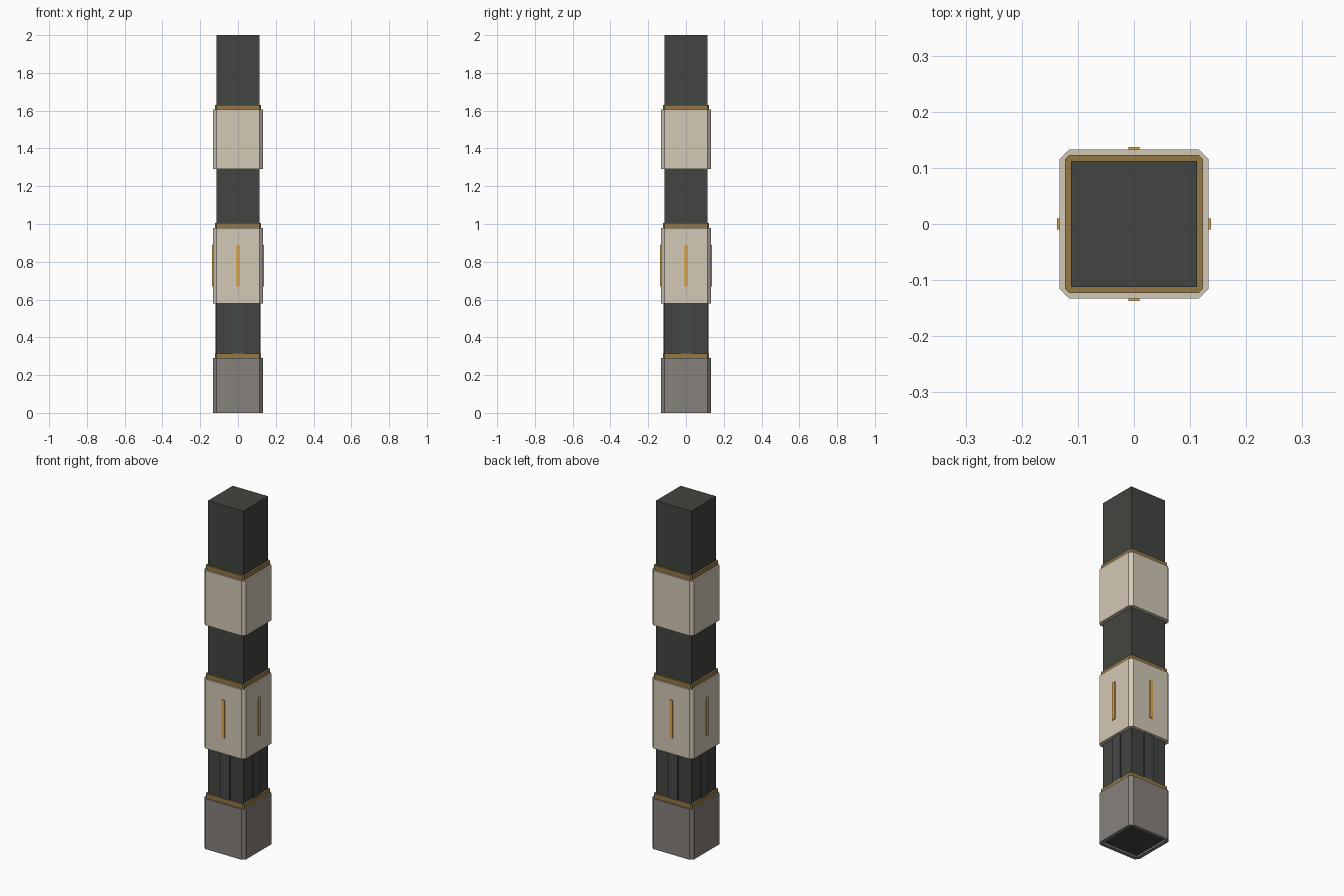
import bpy, bmesh
from mathutils import Matrix
from math import pi

if "Cube" in bpy.data.objects:
    bpy.data.objects.remove(bpy.data.objects["Cube"])


def material(name, rgb):
    m = bpy.data.materials.new(name)
    m.diffuse_color = (*rgb, 1)
    m.use_nodes = True
    m.node_tree.nodes["Principled BSDF"].inputs["Base Color"].default_value = m.diffuse_color
    return m


DARK = material("charcoal", (0.055, 0.06, 0.052))
RIB = material("slate", (0.06, 0.065, 0.068))
STONE = material("grey_stone", (0.24, 0.22, 0.20))
CREAM = material("cream", (0.65, 0.58, 0.47))
BRASS = material("brass", (0.30, 0.19, 0.06))
AMBER = material("amber", (0.72, 0.38, 0.07))


def finish(name, bm, mat):
    bmesh.ops.recalc_face_normals(bm, faces=bm.faces)
    me = bpy.data.meshes.new(name)
    bm.to_mesh(me)
    bm.free()
    me.materials.append(mat)
    ob = bpy.data.objects.new(name, me)
    bpy.context.collection.objects.link(ob)
    return ob


def add_box(bm, x, y, z):
    """Box from (min, max) ranges; returns its vertices."""
    vs = bmesh.ops.create_cube(bm, size=1)["verts"]
    for v in vs:
        v.co = [r[0] + (c + 0.5) * (r[1] - r[0]) for c, r in zip(v.co, (x, y, z))]
    return vs


def octagon(half, cut):
    a, b = half, half - cut
    return [(a, -b), (a, b), (b, a), (-b, a), (-a, b), (-a, -b), (-b, -a), (b, -a)]


def sleeve(name, half, cut, z0, z1, mat):
    """Square tube with chamfered corners, fitted around the core."""
    bm = bmesh.new()
    outer, inner = octagon(half, cut), octagon(CORE, 0.0005)
    loops = [[bm.verts.new((x, y, z)) for x, y in pts]
             for pts, z in ((outer, z0), (outer, z1), (inner, z1), (inner, z0))]
    for k in range(4):
        a, b = loops[k], loops[(k + 1) % 4]
        for i in range(8):
            j = (i + 1) % 8
            bm.faces.new((a[i], a[j], b[j], b[i]))
    return finish(name, bm, mat)


def four_sides(name, half_w, depth, z, mat):
    """One upright strip on each of the four faces."""
    bm = bmesh.new()
    for k in range(4):
        vs = add_box(bm, (-half_w, half_w), (-depth[1], -depth[0]), z)
        bmesh.ops.rotate(bm, verts=vs, matrix=Matrix.Rotation(k * pi / 2, 3, 'Z'))
    return finish(name, bm, mat)


CORE = 0.1125

# Square core, slightly recessed at the bottom
bm = bmesh.new()
add_box(bm, (-CORE, CORE), (-CORE, CORE), (0.01, 2.0))
finish("core_post", bm, DARK)

# Sleeves, each topped by a thin brass collar
for name, z0, z1, mat in (("base_sleeve", 0, 0.29, STONE),
                          ("middle_sleeve", 0.58, 0.98, CREAM),
                          ("upper_sleeve", 1.29, 1.605, CREAM)):
    sleeve(name, 0.133, 0.018, z0, z1, mat)
    sleeve(name + "_collar", 0.123, 0.008, z1, z1 + 0.025, BRASS)

# Raised ribs on the lower neck and light strips on the middle sleeve
four_sides("neck_ribs", 0.03, (0.105, 0.119), (0.30, 0.59), RIB)
four_sides("light_strips", 0.01, (0.125, 0.1375), (0.67, 0.89), AMBER)
